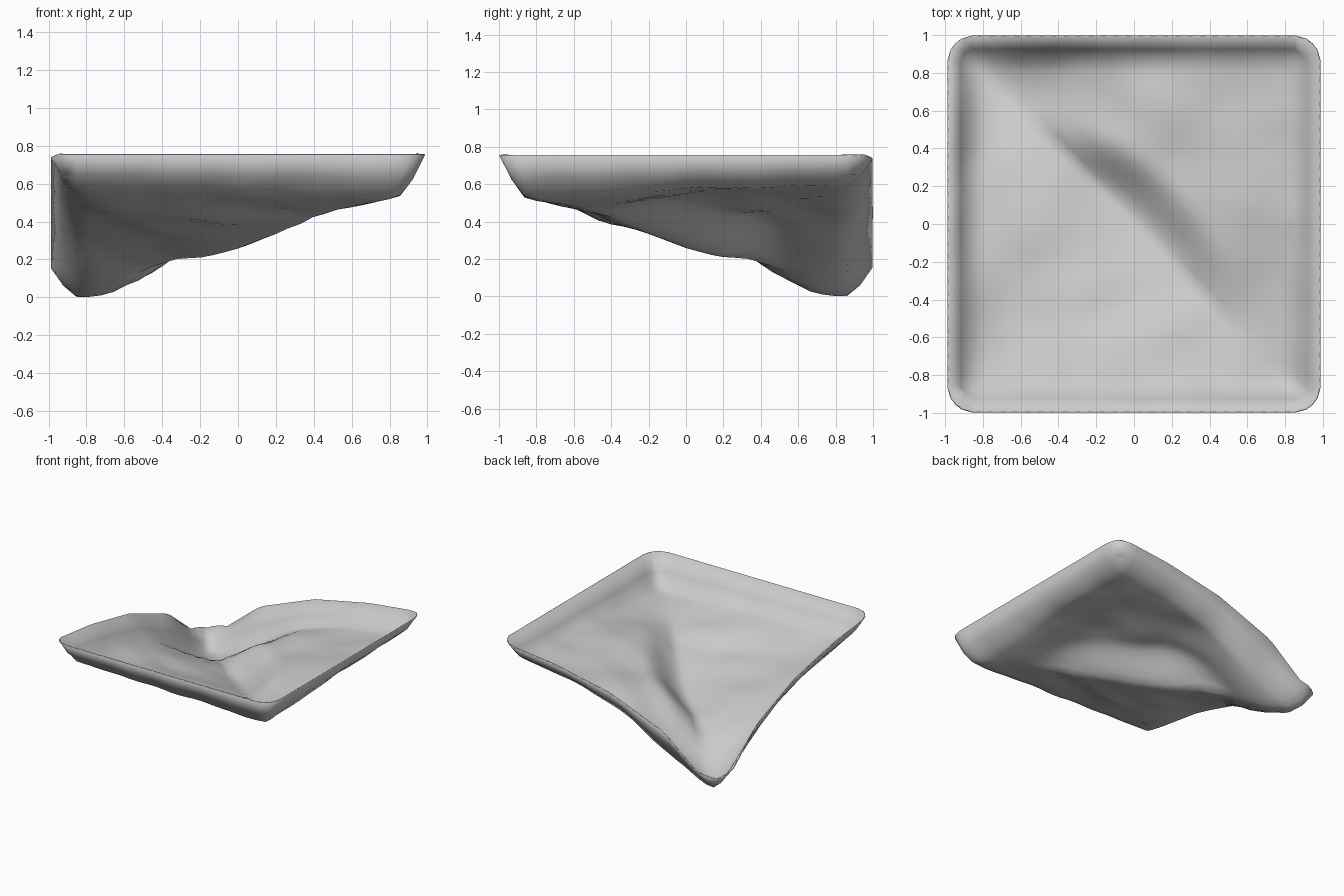
import bpy
import bmesh
from math import exp
from mathutils import Vector, noise

cube = bpy.data.objects.get("Cube")
if cube:
    bpy.data.objects.remove(cube, do_unlink=True)

N = 30            # grid cells per side
CORNER = 0.14     # corner radius
WALL = 0.11       # width of the rim wall

# Heights along the valley diagonal, from the low corner to the high corner
FLOOR = [(-1, 0.01), (-.85, 0.01), (-.7, .03), (-.6, .08), (-.5, .16), (-.35, .2),
         (-.1, .23), (0, .26), (.2, .34), (.4, .44), (.6, .48), (.9, .55), (1, .56)]
RIM = [(-1, .13), (-.9, .17), (-.75, .41), (-.5, .6), (-.25, .7), (0, .755), (1, .755)]


def along(profile, t):
    for (t0, h0), (t1, h1) in zip(profile, profile[1:]):
        if t <= t1:
            return h0 + (h1 - h0) * (t - t0) / (t1 - t0)
    return profile[-1][1]


def smoothstep(lo, hi, v):
    k = min(1, max(0, (v - lo) / (hi - lo)))
    return k * k * (3 - 2 * k)


def clamp(v):
    return min(1 - CORNER, max(CORNER - 1, v))


def round_corner(a, b):
    ca, cb = clamp(a), clamp(b)
    off = Vector((a - ca, b - cb))
    if off.length > 0:
        off *= max(abs(off.x), abs(off.y)) / off.length
    return ca + off.x, cb + off.y


def height(a, b):
    t, s = (a - b) / 2, (a + b) / 2      # along and across the valley
    across = min(1, abs(s) / max(0.05, 1 - abs(t)))
    if s > 0:                            # steep bank, then a flat shelf
        step = 0.12 - 0.5 * t * t
        rise = .5 * smoothstep(step - .1, step + .1, s) + .5 * across
    else:                                # even slope
        rise = across
    # The valley widens into a broad trough towards both ends
    trough = smoothstep(.25, .6, abs(t))
    rise += (across ** 1.6 - rise) * trough

    floor, rim = along(FLOOR, t), along(RIM, t)
    shelf = max(floor, rim - .14)
    z = floor + (shelf - floor) * rise
    # Shallow gully on the front slope
    z -= .03 * exp(-((b + .42 - .2 * a) / .1) ** 2 - (a / .4) ** 4)
    edge = 1 - max(abs(a), abs(b))
    wall = max(0, 1 - edge / WALL) ** 1.2
    bumps = .02 * noise.noise(Vector((a * 4, b * 4, 2.5))) * (1 - wall)
    return max(.006, z + (rim - z) * wall + bumps)


# Terrain sheet, with triangles that follow the valley
bm = bmesh.new()
rows = []
for j in range(N + 1):
    row = []
    for i in range(N + 1):
        a, b = 2 * i / N - 1, 2 * j / N - 1
        x, y = round_corner(a, b)
        row.append(bm.verts.new((x * .985, y * .995, height(a, b))))
    rows.append(row)
for low, high in zip(rows, rows[1:]):
    for i in range(N):
        bm.faces.new((low[i], low[i + 1], high[i]))
        bm.faces.new((low[i + 1], high[i + 1], high[i]))
mesh = bpy.data.meshes.new("terrain_sheet")
bm.to_mesh(mesh)
bm.free()
sheet = bpy.data.objects.new("terrain_sheet", mesh)
bpy.context.collection.objects.link(sheet)

# Thin body with an upper and a lower skin
solid = sheet.modifiers.new("thickness", "SOLIDIFY")
solid.thickness = 0.008
solid.offset = 0

# Stone grey
grey = bpy.data.materials.new("stone_grey")
grey.use_nodes = True
colour = (0.6, 0.6, 0.6, 1)
grey.diffuse_color = colour
grey.node_tree.nodes["Principled BSDF"].inputs["Base Color"].default_value = colour
mesh.materials.append(grey)

bpy.context.view_layer.objects.active = sheet
sheet.select_set(True)
bpy.ops.object.shade_smooth_by_angle(angle=1.2)
